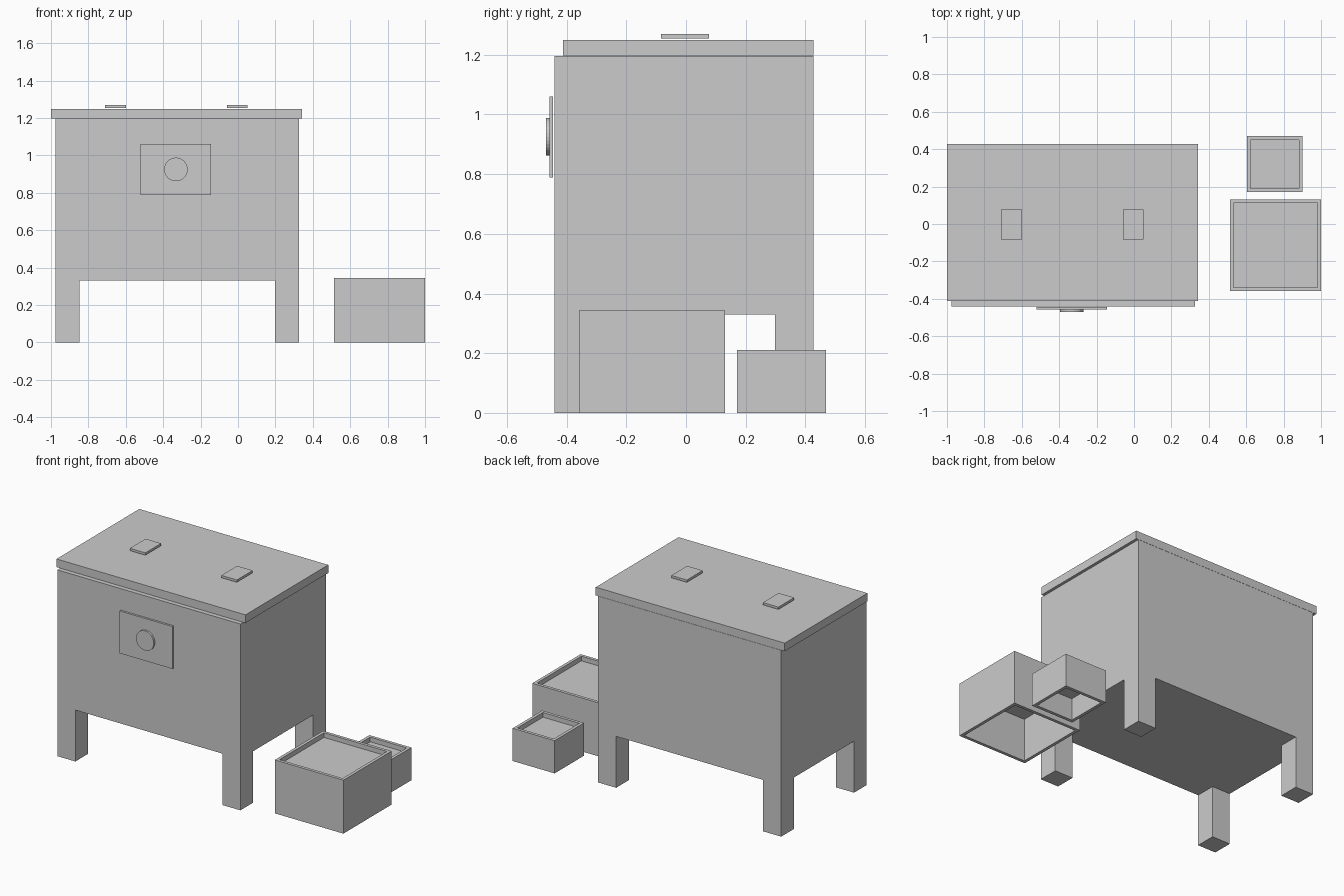
import bpy
import bmesh
from math import pi
from mathutils import Matrix, Vector

default = bpy.data.objects.get("Cube")
if default:
    bpy.data.objects.remove(default, do_unlink=True)

grey = bpy.data.materials.new("plain grey")
grey.use_nodes = True
grey.diffuse_color = (0.6, 0.6, 0.6, 1)
grey.node_tree.nodes["Principled BSDF"].inputs["Base Color"].default_value = (0.6, 0.6, 0.6, 1)


def box_mesh(low, high):
    low, high = Vector(low), Vector(high)
    bm = bmesh.new()
    place = Matrix.Translation((low + high) / 2) @ Matrix.Diagonal((high - low).to_4d())
    bmesh.ops.create_cube(bm, size=1, matrix=place)
    return bm


def finish(bm, name):
    bmesh.ops.recalc_face_normals(bm, faces=bm.faces)
    mesh = bpy.data.meshes.new(name)
    bm.to_mesh(mesh)
    bm.free()
    mesh.materials.append(grey)
    obj = bpy.data.objects.new(name, mesh)
    bpy.context.collection.objects.link(obj)
    return obj


def box(name, low, high):
    return finish(box_mesh(low, high), name)


def hollow_bin(name, low, high, wall=0.028, recess=0.03, lid=0.04):
    """Box with a sunken top and an open underside."""
    bm = box_mesh(low, high)
    bm.normal_update()
    ends = [(f, f.normal.z) for f in bm.faces if abs(f.normal.z) > 0.9]
    for face, side in ends:
        bmesh.ops.inset_individual(bm, faces=[face], thickness=wall)
        # Second ring gives the vertical inner walls
        bmesh.ops.inset_individual(bm, faces=[face], thickness=0)
        level = high[2] - recess if side > 0 else high[2] - recess - lid
        for v in face.verts:
            v.co.z = level
    return finish(bm, name)


# Cabinet: one solid with legs pulled down from its bottom corners
x0, x1, y0, y1 = -0.975, 0.325, -0.44, 0.427
leg = 0.128
bm = box_mesh((x0, y0, 0.33), (x1, y1, 1.196))
cuts = [((x0 + leg, 0, 0), (1, 0, 0)), ((x1 - leg, 0, 0), (1, 0, 0)),
        ((0, y0 + leg, 0), (0, 1, 0)), ((0, y1 - leg, 0), (0, 1, 0))]
for point, normal in cuts:
    bmesh.ops.bisect_plane(bm, geom=bm.verts[:] + bm.edges[:] + bm.faces[:],
                           plane_co=point, plane_no=normal)
bm.normal_update()
corners = [f for f in bm.faces if f.normal.z < -0.9 and f.calc_area() < 1.1 * leg * leg]
for f in bmesh.ops.extrude_discrete_faces(bm, faces=corners)["faces"]:
    for v in f.verts:
        v.co.z = 0
bmesh.ops.dissolve_limit(bm, angle_limit=0.01, verts=bm.verts[:], edges=bm.edges[:])
finish(bm, "cabinet")

# Lid, set back at the front, with two raised pads
box("lid", (-1, -0.413, 1.197), (0.342, 0.427, 1.249))
for name, x in (("right_pad", -0.655), ("left_pad", -0.005)):
    box(name, (x - 0.055, -0.083, 1.254), (x + 0.055, 0.077, 1.269))

# Front plate and round knob
box("front_plate", (-0.52, -0.458, 0.789), (-0.145, -0.445, 1.061))
bm = bmesh.new()
bmesh.ops.create_cone(bm, cap_ends=True, segments=32, radius1=0.063, radius2=0.063, depth=0.012,
                      matrix=Matrix.Translation((-0.332, -0.464, 0.925)) @ Matrix.Rotation(pi / 2, 4, "X"))
finish(bm, "knob")

# Two bins standing beside the cabinet
hollow_bin("large_bin", (0.513, -0.359, 0), (1, 0.131, 0.343))
hollow_bin("small_bin", (0.604, 0.171, 0), (0.902, 0.47, 0.21))
